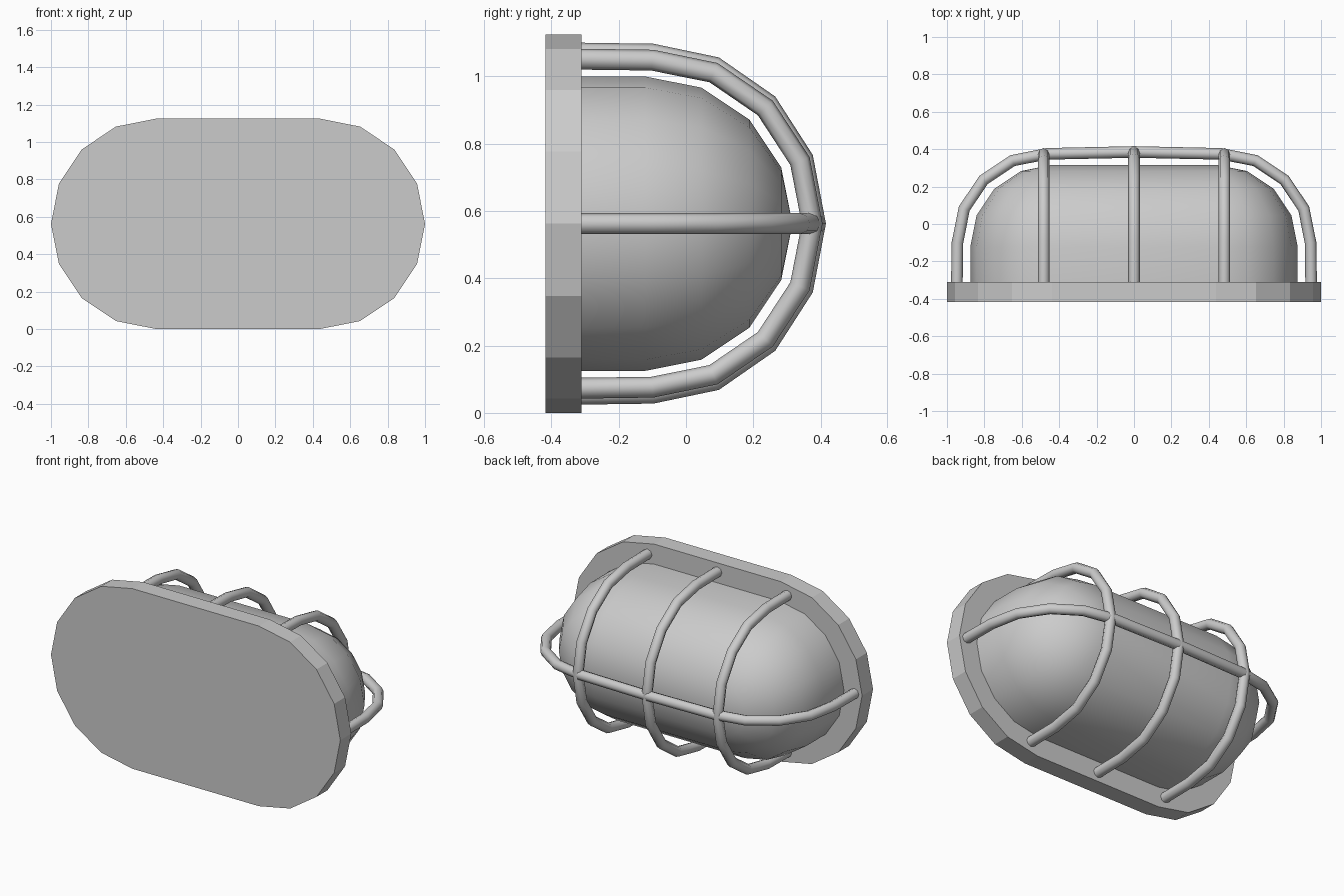
import bpy, bmesh
from math import sin, cos, pi, radians

if "Cube" in bpy.data.objects:
    bpy.data.objects.remove(bpy.data.objects["Cube"])

ZC = 0.5625      # height of the centre line
HALF = 0.4375    # half length of the straight section
PLATE_Y = -0.31  # rear face of the plate where cage and dome attach


def stadium(r, y):
    # Rounded-end outline: two 8-segment half circles joined by straight sides
    pts = []
    for side, start in ((1, -pi / 2), (-1, pi / 2)):
        for i in range(9):
            a = start + i * pi / 8
            pts.append((side * HALF + r * cos(a), y, ZC + r * sin(a)))
    return pts


def loft(name, sections, cap_start, cap_end):
    bm = bmesh.new()
    rings = [[bm.verts.new(p) for p in stadium(r, y)] for r, y in sections]
    n = len(rings[0])
    for a, b in zip(rings, rings[1:]):
        for i in range(n):
            j = (i + 1) % n
            bm.faces.new((a[i], a[j], b[j], b[i]))
    if cap_start:
        bm.faces.new(rings[0])
    if cap_end:
        bm.faces.new(rings[-1])
    bmesh.ops.remove_doubles(bm, verts=bm.verts[:], dist=1e-4)
    bmesh.ops.recalc_face_normals(bm, faces=bm.faces[:])
    me = bpy.data.meshes.new(name)
    bm.to_mesh(me)
    bm.free()
    ob = bpy.data.objects.new(name, me)
    bpy.context.collection.objects.link(ob)
    return ob


def activate(ob):
    bpy.ops.object.select_all(action='DESELECT')
    ob.select_set(True)
    bpy.context.view_layer.objects.active = ob


def rod(name, pts):
    cu = bpy.data.curves.new(name, 'CURVE')
    cu.dimensions = '3D'
    cu.bevel_depth = 0.031
    cu.bevel_resolution = 2
    cu.use_fill_caps = True
    sp = cu.splines.new('POLY')
    sp.points.add(len(pts) - 1)
    for p, co in zip(sp.points, pts):
        p.co = (*co, 1)
    ob = bpy.data.objects.new(name, cu)
    bpy.context.collection.objects.link(ob)
    activate(ob)
    bpy.ops.object.convert(target='MESH')
    bpy.ops.object.shade_smooth_by_angle(angle=radians(50))


# Wall plate
loft("wall_plate", [(0.5625, -0.418), (0.5625, PLATE_Y)], True, True)

# Glass dome: straight skirt, then a quarter-round stretched along x
R = 0.4375
sections = [(R, PLATE_Y - 0.005)]
sections += [(R * cos(i * pi / 8), -0.121 + R * sin(i * pi / 8)) for i in range(4)]
sections.append((0.0, -0.121 + R))
dome = loft("glass_dome", sections, False, False)
activate(dome)
bpy.ops.object.shade_smooth_by_angle(angle=radians(40))

# Cage hoops across the dome, the middle one slightly larger
for name, x, ry, rz in (("hoop_left", -0.483, 0.475, 0.486),
                        ("hoop_middle", 0, 0.485, 0.504),
                        ("hoop_right", 0.483, 0.475, 0.486)):
    arc = [(x, -0.1 + ry * sin(i * pi / 8), ZC + rz * cos(i * pi / 8)) for i in range(9)]
    rod(name, [(x, PLATE_Y - 0.005, ZC + rz + 0.003)] + arc
        + [(x, PLATE_Y - 0.005, ZC - rz - 0.003)])

# Long cage rail along the dome
half = [(0.947, PLATE_Y - 0.005, ZC)]
half += [(0.467 + 0.477 * cos(i * pi / 8), -0.1 + 0.475 * sin(i * pi / 8), ZC) for i in range(5)]
rod("long_rail", half + [(0, 0.385, ZC)] + [(-x, y, z) for x, y, z in reversed(half)])
